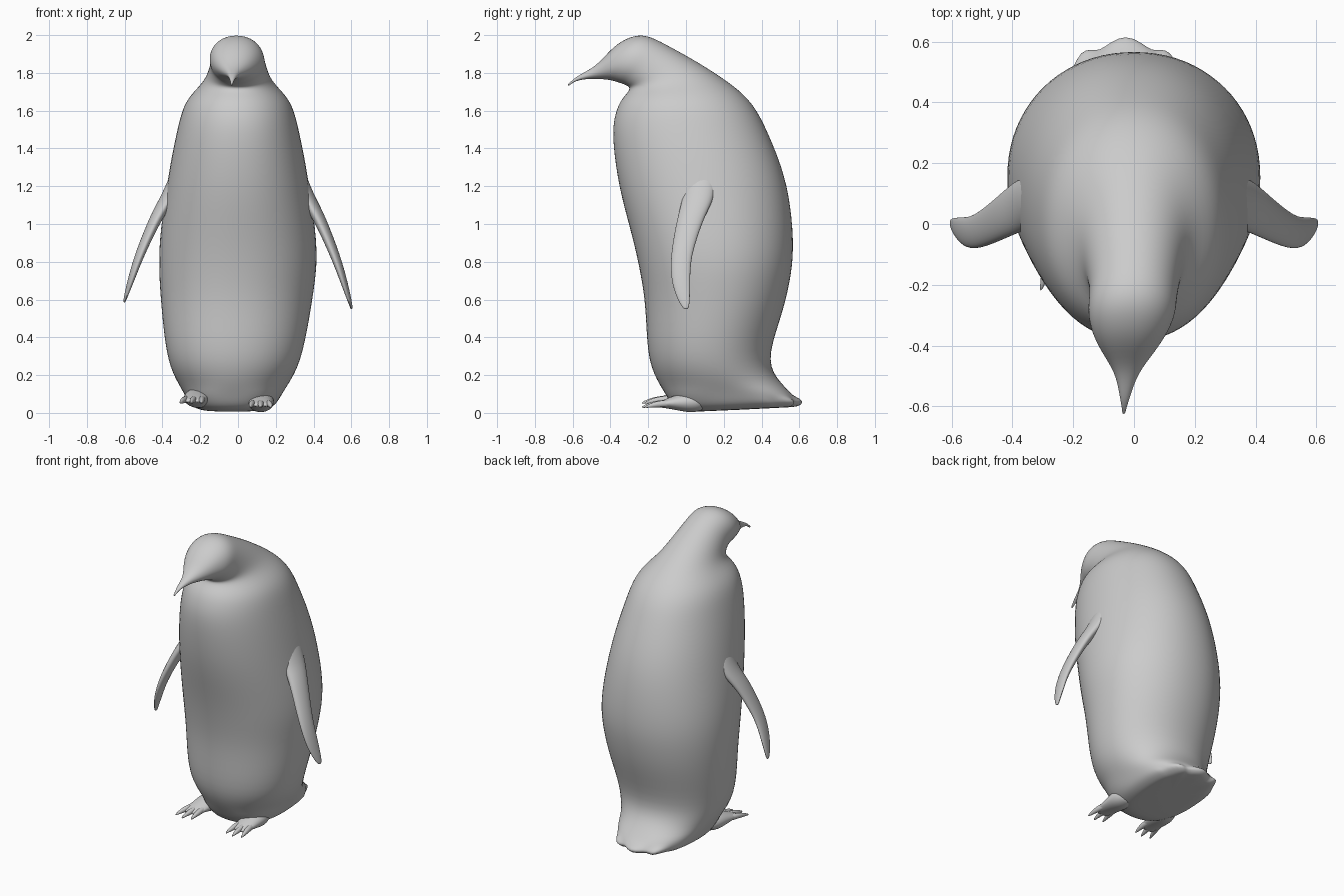
import bpy, bmesh
from math import sin, cos, pi, copysign
from mathutils import Vector

if "Cube" in bpy.data.objects:
    bpy.data.objects.remove(bpy.data.objects["Cube"])


def spline(rows, m):
    """Catmull-Rom interpolation of parameter rows, m steps per span."""
    pts = [Vector(r) for r in rows]
    out = []
    for i in range(len(pts) - 1):
        a, b, c, d = (pts[max(0, min(len(pts) - 1, i + k))] for k in (-1, 0, 1, 2))
        for s in range(m):
            t = s / m
            out.append(b + (c - a) * (t / 2) + (a * 2 - b * 5 + c * 4 - d) * (t * t / 2)
                       + (b * 3 - a - c * 3 + d) * (t ** 3 / 2))
    return out + [pts[-1]]


def ring(center, u, v, n=16, p=2.0):
    """Closed (super)ellipse spanned by half-axes u and v."""
    pts = []
    for i in range(n):
        c, s = cos(2 * pi * i / n), sin(2 * pi * i / n)
        c, s = (copysign(abs(k) ** (2 / p), k) for k in (c, s))
        pts.append(Vector(center) + Vector(u) * c + Vector(v) * s)
    return pts


def loft(name, rings):
    """Skin a list of equal rings, cap the ends and smooth."""
    bm = bmesh.new()
    rows = [[bm.verts.new(p) for p in r] for r in rings]
    n = len(rows[0])
    for a, b in zip(rows, rows[1:]):
        for i in range(n):
            j = (i + 1) % n
            bm.faces.new((a[i], a[j], b[j], b[i]))
    bm.faces.new(rows[0])
    bm.faces.new(rows[-1])
    bmesh.ops.recalc_face_normals(bm, faces=bm.faces)
    for f in bm.faces:
        f.smooth = True
    mesh = bpy.data.meshes.new(name)
    bm.to_mesh(mesh)
    bm.free()
    ob = bpy.data.objects.new(name, mesh)
    bpy.context.collection.objects.link(ob)
    mod = ob.modifiers.new("smooth", "SUBSURF")
    mod.levels = mod.render_levels = 1


# Body, head and beak: front point (y, z), back point (y, z), half width
body = [
    (0.04, 0.005, 0.57, 0.03, 0.16),
    (-0.05, 0.025, 0.605, 0.06, 0.22),
    (-0.11, 0.10, 0.54, 0.12, 0.265),
    (-0.195, 0.28, 0.443, 0.28, 0.35),
    (-0.22, 0.60, 0.53, 0.60, 0.402),
    (-0.27, 0.87, 0.569, 0.87, 0.418),
    (-0.354, 1.20, 0.535, 1.20, 0.378),
    (-0.388, 1.48, 0.435, 1.48, 0.326),
    (-0.358, 1.63, 0.33, 1.66, 0.276),
    (-0.30, 1.71, 0.155, 1.798, 0.182),
    (-0.32, 1.735, -0.075, 1.933, 0.147),
    (-0.36, 1.75, -0.23, 2.0, 0.142),
    (-0.41, 1.763, -0.36, 1.955, 0.108),
    (-0.50, 1.769, -0.475, 1.842, 0.042),
    (-0.58, 1.757, -0.578, 1.78, 0.014),
    (-0.622, 1.73, -0.627, 1.738, 0.004),
]
rings = []
for fy, fz, by, bz, w in spline(body, 3):
    dx = 0.064 * min(0, by + 0.1) - 0.03 * max(0, 1 - bz / 0.8)
    f, b = Vector((dx, fy, fz)), Vector((dx, by, bz))
    r = ring((f + b) / 2, (w, 0, 0), (b - f) / 2, 40, 2.5 if bz < 0.15 else 2.1)
    if bz < 0.08:  # ragged feather ends along the tail
        for i in range(4, 17):
            r[i].y += 0.02 * cos((i - 10) * pi / 2)
    rings.append(r)
loft("body", rings)

# Flippers: centre x, y, z, half chord, half thickness
flipper = [
    (0.30, 0.08, 1.28, 0.09, 0.045),
    (0.365, 0.065, 1.14, 0.085, 0.038),
    (0.43, 0.025, 1.03, 0.072, 0.030),
    (0.515, -0.025, 0.83, 0.056, 0.023),
    (0.565, -0.025, 0.68, 0.048, 0.016),
    (0.596, -0.006, 0.575, 0.025, 0.008),
    (0.602, 0.0, 0.55, 0.008, 0.004),
]
for side, lift, name in ((1, 0.0, "right_flipper"), (-1, 0.035, "left_flipper")):
    loft(name, [ring((side * x, y, z + lift * (1.2 - z) / 0.65),
                     (side * t, 0, 0.4 * t), (side * 0.12 * c, c, 0))
                for x, y, z, c, t in spline(flipper, 2)])

# Feet: y, z, half width, half height; each carries three clawed toes
foot = [
    (0.10, 0.07, 0.05, 0.04),
    (0.03, 0.068, 0.075, 0.058),
    (-0.09, 0.062, 0.062, 0.030),
    (-0.165, 0.05, 0.055, 0.008),
]
toe = [
    (-0.07, 0.062, 0.019, 0.020),
    (-0.17, 0.056, 0.017, 0.018),
    (-0.235, 0.04, 0.003, 0.004),
]
for x0, dz, splay, name in ((0.12, -0.01, 0.0, "right"), (-0.215, 0.012, 0.15, "left")):
    loft(name + "_foot", [ring((x0 + splay * y, y, z + dz), (w, 0, 0), (0, 0, h))
                          for y, z, w, h in spline(foot, 2)])
    for k in (-1, 0, 1):
        loft(f"{name}_toe_{k + 2}",
             [ring((x0 + splay * y + k * (0.026 - 0.13 * y), y + 0.015 * abs(k), z + dz),
                   (w, 0, 0), (0, 0, h), 10) for y, z, w, h in spline(toe, 2)])
